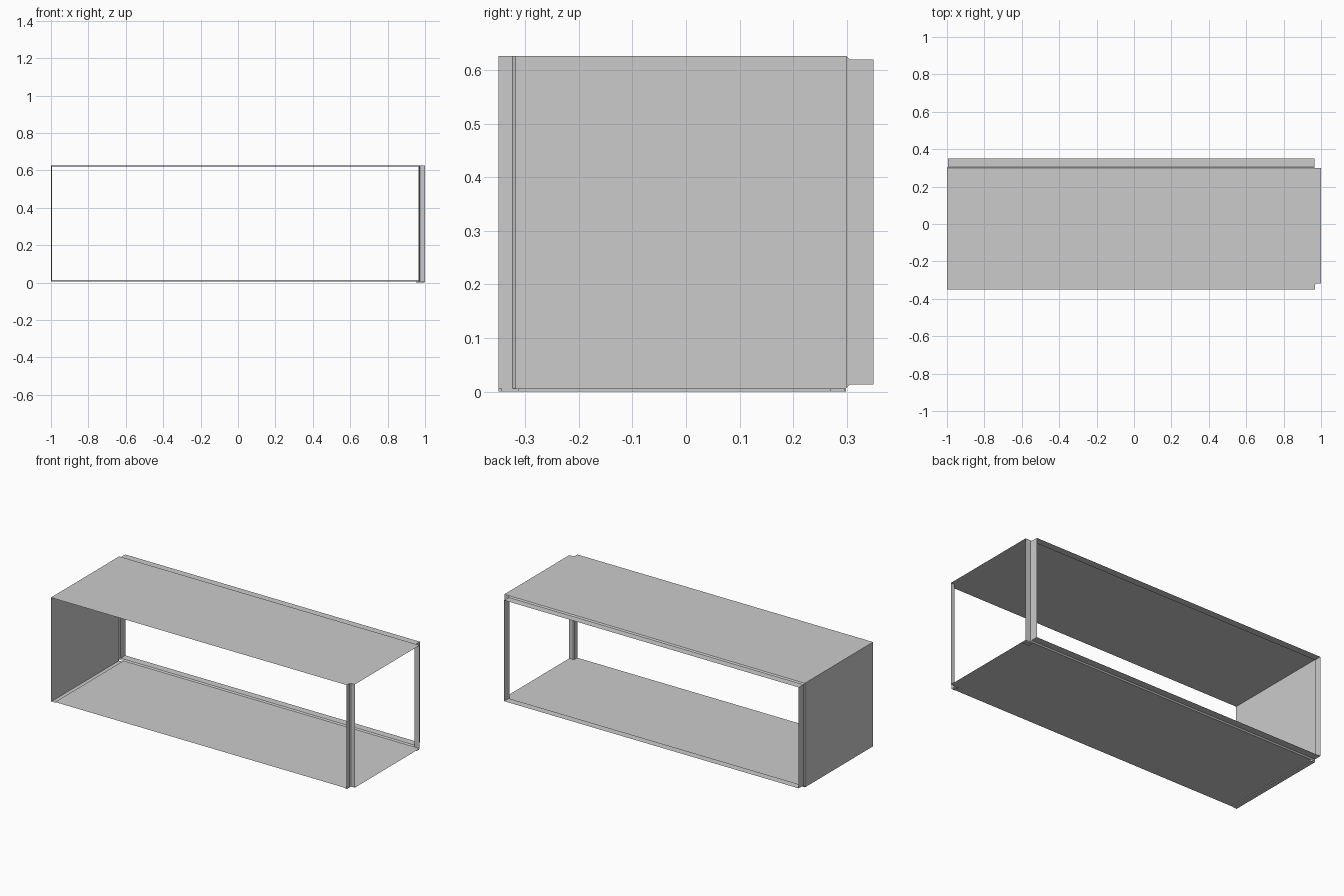
import bpy

if "Cube" in bpy.data.objects:
    bpy.data.objects.remove(bpy.data.objects["Cube"])

ZB, ZT = 0.006, 0.627      # floor and roof sheet heights
YF, YJ, YB = -0.35, 0.299, 0.35   # front edge, rear step, rear edge


def mesh(name, verts, faces):
    me = bpy.data.meshes.new(name)
    me.from_pydata(verts, [], faces)
    me.update()
    ob = bpy.data.objects.new(name, me)
    bpy.context.collection.objects.link(ob)
    return ob


def plate(name, outline, z, up=True):
    """Flat horizontal sheet from an xy outline (counter-clockwise)."""
    idx = list(range(len(outline)))
    return mesh(name, [(x, y, z) for x, y in outline], [idx if up else idx[::-1]])


def upright(name, path, z0, z1):
    """Folded vertical sheet following an open xy path."""
    n = len(path)
    verts = [(x, y, z) for z in (z0, z1) for x, y in path]
    return mesh(name, verts, [(i, i + 1, n + i + 1, n + i) for i in range(n - 1)])


# Folded front right post: the path also trims the corner of both plates
post = [(0.968, YF), (0.968, -0.324), (0.974, -0.318), (1, -0.318)]
upright("front_right_post", post, ZB, ZT)

# Roof and floor sheets
plate("roof", [(-1, YF)] + post + [(1, YJ), (-1, YJ)], ZT)
plate("floor", [(-0.972, YF)] + post + [(1, YJ), (-0.972, YJ)], ZB, up=False)

# Left wall, its folded-in base strip and the small riser up to the floor
upright("left_wall", [(-1, YJ), (-1, YF)], 0.0, ZT)
plate("left_base_strip", [(-1, -0.345), (-0.972, -0.345), (-0.972, YJ - 0.002), (-1, YJ - 0.002)], 0, False)
upright("left_base_riser", [(-0.972, -0.345), (-0.972, YJ - 0.002)], 0, ZB)

# Stepped lip around the back opening, lofted through three rings
rings = [(-1, 0.965, ZB, ZT, YJ), (-0.995, 0.965, 0.013, 0.620, 0.306),
         (-0.995, 0.965, 0.013, 0.620, YB)]
verts = [(x, y, z) for x0, x1, z0, z1, y in rings
         for x, z in ((x0, z0), (x1, z0), (x1, z1), (x0, z1))]
faces = [(4 * r + i, 4 * r + (i + 1) % 4, 4 * r + 4 + (i + 1) % 4, 4 * r + 4 + i)
         for r in range(2) for i in range(4)]
mesh("back_lip", verts, faces)

# Flange that completes the back right post
upright("back_right_post", [(1, YJ), (0.965, YJ)], ZB, ZT)

# Small folded feet under both right posts
for label, y0, y1 in (("front", -0.345, -0.312), ("back", 0.27, 0.297)):
    x0, x1 = (0.953, 0.967) if label == "front" else (0.953, 0.998)
    rect = [(x0, y0), (x1, y0), (x1, y1), (x0, y1)]
    plate(label + "_right_foot", rect, 0, False)
    upright(label + "_right_foot_sides", rect + rect[:1], 0, ZB)
